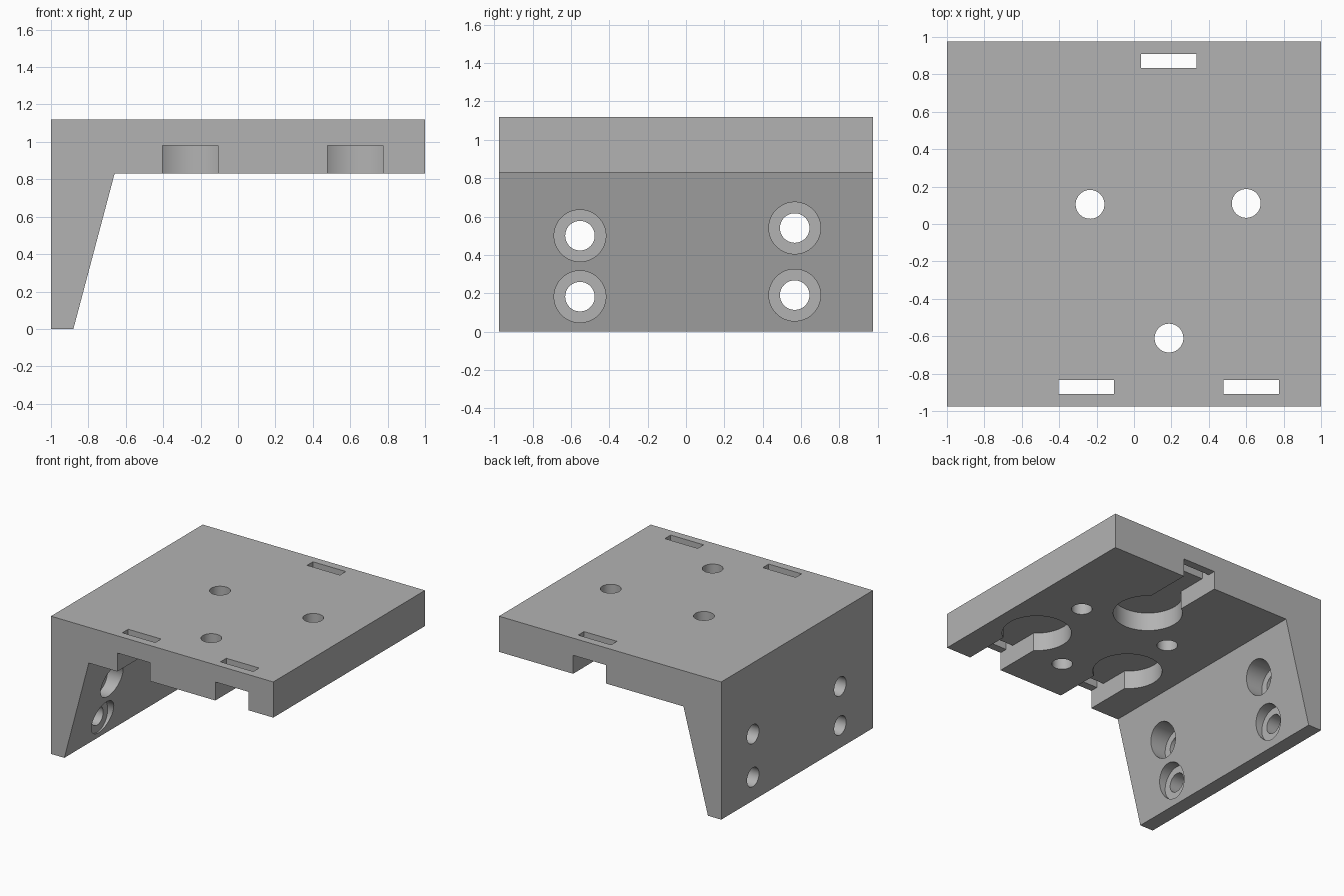
import bpy
import bmesh
from math import asin, cos, pi, sin
from mathutils import Vector

if "Cube" in bpy.data.objects:
    bpy.data.objects.remove(bpy.data.objects["Cube"], do_unlink=True)

grey = bpy.data.materials.new("plain grey")
grey.use_nodes = True
colour = (0.45, 0.45, 0.45, 1)
grey.diffuse_color = colour
grey.node_tree.nodes["Principled BSDF"].inputs["Base Color"].default_value = colour


def prism(name, outline, sweep):
    """Extrude a closed outline of 3D points along a vector."""
    bm = bmesh.new()
    face = bm.faces.new([bm.verts.new(p) for p in outline])
    grown = bmesh.ops.extrude_face_region(bm, geom=[face])["geom"]
    moved = [v for v in grown if isinstance(v, bmesh.types.BMVert)]
    bmesh.ops.translate(bm, verts=moved, vec=Vector(sweep))
    bmesh.ops.recalc_face_normals(bm, faces=bm.faces)
    mesh = bpy.data.meshes.new(name)
    bm.to_mesh(mesh)
    bm.free()
    mesh.materials.append(grey)
    obj = bpy.data.objects.new(name, mesh)
    bpy.context.collection.objects.link(obj)
    return obj


def arc(radius, start, end, steps=64):
    return [(radius * cos(start + (end - start) * i / steps),
             radius * sin(start + (end - start) * i / steps)) for i in range(steps + 1)]


def circle(radius):
    return arc(radius, 0, 2 * pi)[:-1]


def cut(cutter):
    mod = bracket.modifiers.new(cutter.name, "BOOLEAN")
    mod.operation = "DIFFERENCE"
    mod.solver = "EXACT"
    mod.object = cutter
    bpy.ops.object.modifier_apply(modifier=mod.name)
    bpy.data.objects.remove(cutter, do_unlink=True)


# Bracket body: flat plate with a tapered side wall
DEPTH, TOP, UNDER, POCKET = 0.975, 1.12, 0.83, 0.98
profile = [(-1, 0), (-0.88, 0), (-0.66, UNDER), (1, UNDER), (1, TOP), (-1, TOP)]
bracket = prism("mounting_bracket", [(x, -DEPTH, z) for x, z in profile], (0, 2 * DEPTH, 0))
bpy.context.view_layer.objects.active = bracket
bracket.select_set(True)

# Keyhole pockets opening to the edges, each with a slot through the plate
R, HALF = 0.258, 0.148
a = asin(HALF / R)
keyhole = arc(R, pi / 2 + a, 2.5 * pi - a) + [(HALF, 0.7), (-HALF, 0.7)]
slot = [(-HALF, 0.455), (HALF, 0.455), (HALF, 0.53), (-HALF, 0.53)]
for cx, side in [(0.185, 1), (-0.255, -1), (0.627, -1)]:
    for name, shape, low, high in [("keyhole_cutter", keyhole, UNDER - 0.1, POCKET),
                                   ("slot_cutter", slot, POCKET - 0.05, TOP + 0.1)]:
        outline = [(cx + x, side * (0.38 + y), low) for x, y in shape]
        cut(prism(name, outline, (0, 0, high - low)))

# Screw holes through the plate
for cx, cy in [(-0.235, 0.105), (0.6, 0.11), (0.187, -0.61)]:
    cut(prism("plate_hole_cutter", [(cx + x, cy + y, 0.7) for x, y in circle(0.077)], (0, 0, 0.6)))

# Counterbored screw holes through the wall
for cy, cz in [(-0.553, 0.5), (-0.553, 0.182), (0.567, 0.54), (0.567, 0.19)]:
    for radius, start in [(0.135, -0.88), (0.077, -1.1)]:
        outline = [(start, cy + y, cz + z) for y, z in circle(radius)]
        cut(prism("wall_hole_cutter", outline, (-0.5 - start, 0, 0)))

bpy.ops.object.shade_smooth_by_angle(angle=pi / 6)
